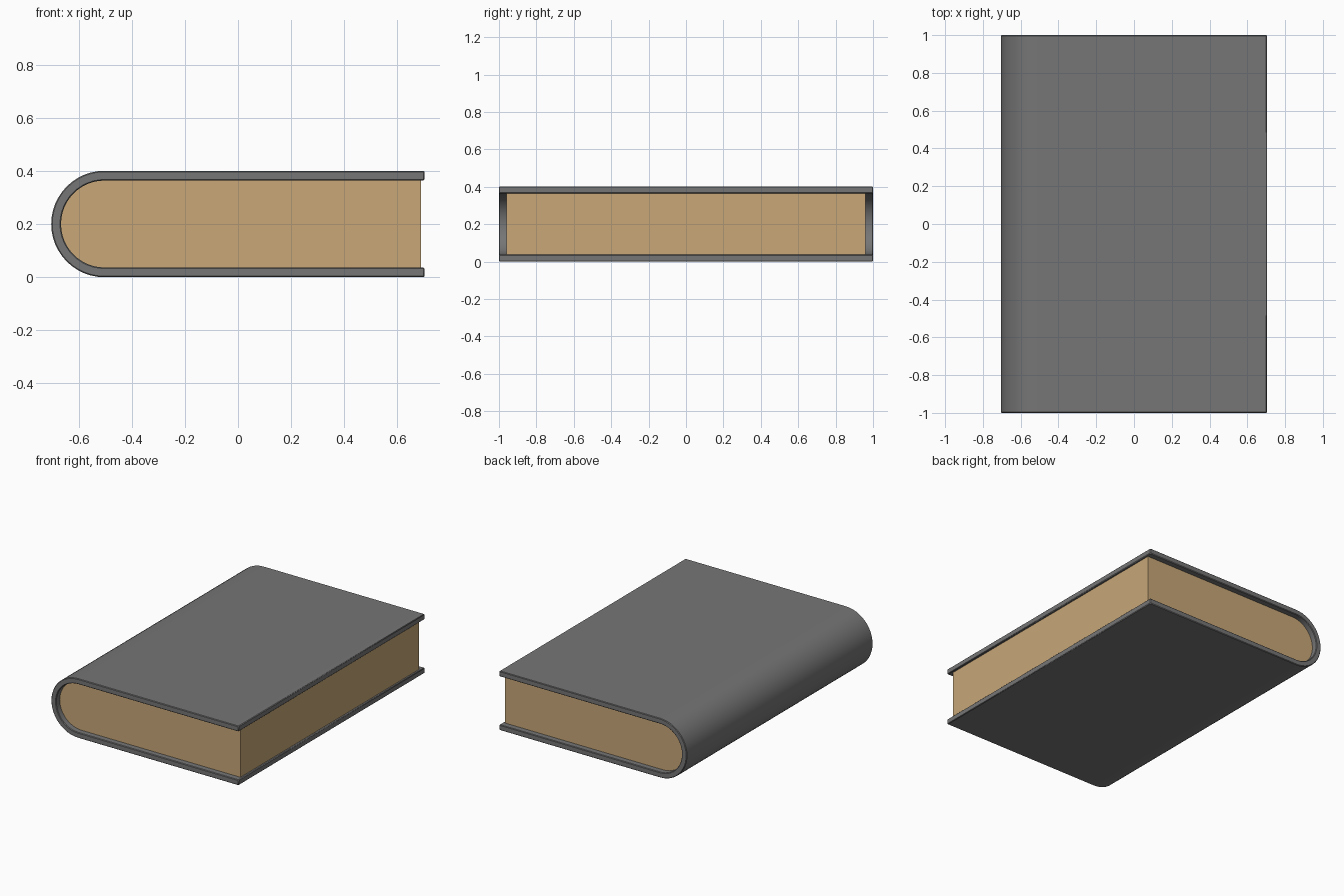
import bpy, math

if "Cube" in bpy.data.objects:
    bpy.data.objects.remove(bpy.data.objects["Cube"])


def material(name, rgb):
    m = bpy.data.materials.new(name)
    m.diffuse_color = (*rgb, 1)
    m.use_nodes = True
    m.node_tree.nodes["Principled BSDF"].inputs["Base Color"].default_value = m.diffuse_color
    return m


def half_round(r, cx, cz, n=24):
    # semicircle from the top, round the left, to the bottom
    return [(cx + r * math.cos(a), cz + r * math.sin(a))
            for a in (math.pi / 2 + math.pi * i / n for i in range(n + 1))]


def extrude_profile(name, pts, half_len, mat):
    # extrude a closed XZ outline along y, with n-gon caps
    n = len(pts)
    verts = [(x, y, z) for y in (-half_len, half_len) for x, z in pts]
    faces = [tuple(range(n)), tuple(range(2 * n - 1, n - 1, -1))]
    faces += [(i, i + n, (i + 1) % n + n, (i + 1) % n) for i in range(n)]
    me = bpy.data.meshes.new(name)
    me.from_pydata(verts, [], faces)
    ob = bpy.data.objects.new(name, me)
    bpy.context.collection.objects.link(ob)
    me.materials.append(mat)
    bpy.ops.object.select_all(action='DESELECT')
    ob.select_set(True)
    bpy.context.view_layer.objects.active = ob
    bpy.ops.object.mode_set(mode='EDIT')
    bpy.ops.mesh.select_all(action='SELECT')
    bpy.ops.mesh.normals_make_consistent(inside=False)
    bpy.ops.object.mode_set(mode='OBJECT')
    bpy.ops.object.shade_smooth_by_angle(angle=math.radians(30))
    return ob


grey = material("cover grey", (0.18, 0.18, 0.18))
tan = material("page tan", (0.58, 0.39, 0.19))

R, T, CX, CZ, EDGE = 0.201, 0.037, -0.504, 0.201, 0.704

# cover: U-shaped shell with a rounded spine
outer = [(EDGE, CZ + R)] + half_round(R, CX, CZ) + [(EDGE, CZ - R)]
inner = [(EDGE, CZ + R - T)] + half_round(R - T, CX, CZ) + [(EDGE, CZ - R + T)]
cover = extrude_profile("cover", outer + inner[::-1], 1.0, grey)
bevel = cover.modifiers.new("soft_edges", 'BEVEL')
bevel.width = 0.004
bevel.segments = 1
bevel.angle_limit = math.radians(40)

# page block: rounded at the spine, set in from the cover edges
P = R - T
pages = [(0.69, CZ + P)] + half_round(P, CX, CZ) + [(0.69, CZ - P)]
extrude_profile("page_block", pages, 0.96, tan)
